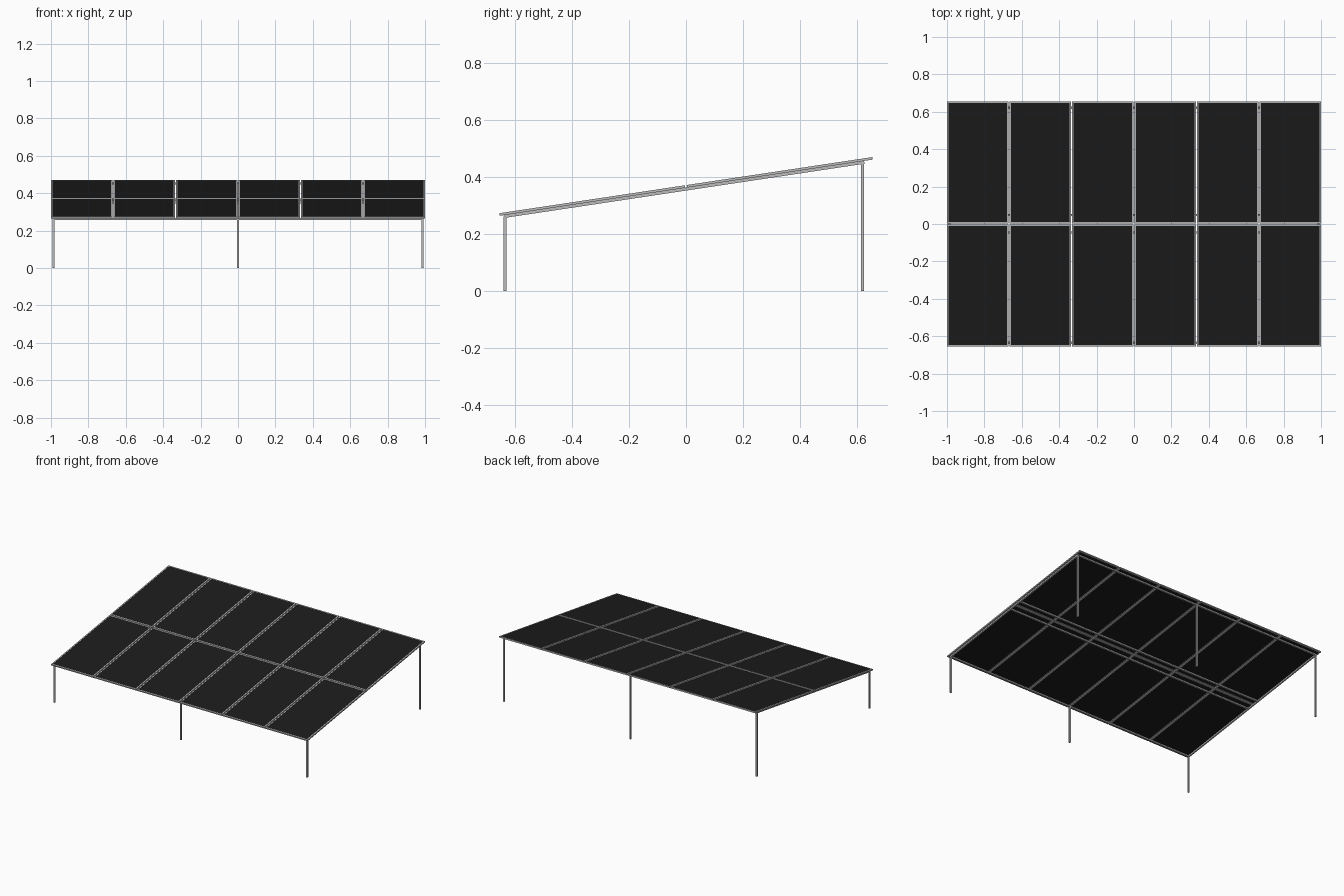
import bpy, bmesh, math
from mathutils import Matrix, Vector

if "Cube" in bpy.data.objects:
    bpy.data.objects.remove(bpy.data.objects["Cube"])

SLOPE = math.atan(0.1505)
CZ = 0.3675                     # height of panel mid-plane at y = 0
TILT = Matrix.Translation((0, 0, CZ)) @ Matrix.Rotation(SLOPE, 4, 'X')


def material(name, v):
    m = bpy.data.materials.new(name)
    m.diffuse_color = (v, v, v, 1)
    m.use_nodes = True
    m.node_tree.nodes["Principled BSDF"].inputs["Base Color"].default_value = m.diffuse_color
    return m


METAL = material("grey_metal", 0.5)
DARK = material("dark_panel", 0.0115)


def boxes(name, items, mat, matrix=None):
    """One object from a list of (centre, size) boxes."""
    bm = bmesh.new()
    for c, s in items:
        m = Matrix.Translation(Vector(c)) @ Matrix.Diagonal((*s, 1))
        bmesh.ops.create_cube(bm, size=1, matrix=m)
    me = bpy.data.meshes.new(name)
    bm.to_mesh(me)
    bm.free()
    me.materials.append(mat)
    ob = bpy.data.objects.new(name, me)
    if matrix:
        ob.matrix_world = matrix
    bpy.context.collection.objects.link(ob)
    return ob


# Panels: 6 x 2 grid, each a dark sheet inside a thin metal frame
GAP, RIM, T = 0.006, 0.008, 0.009
L = 2 * 0.655 / math.cos(SLOPE)
pw = (2 - 5 * GAP) / 6
pl = (L - GAP) / 2
for j in range(2):
    for i in range(6):
        x = -1 + pw / 2 + i * (pw + GAP)
        y = -L / 2 + pl / 2 + j * (pl + GAP)
        tag = f"{j + 1}_{i + 1}"
        frame = []
        for s in (-1, 1):
            frame.append(((x + s * (pw - RIM) / 2, y, 0), (RIM, pl, T)))
            frame.append(((x, y + s * (pl - RIM) / 2, 0), (pw - 2 * RIM, RIM, T)))
        boxes("panel_frame_" + tag, frame, METAL, TILT)
        boxes("panel_sheet_" + tag, [((x, y, 0), (pw - 2 * RIM, pl - 2 * RIM, T - 0.002))],
              DARK, TILT)

# Support rails under the panels
B = 0.010
RZ = -T / 2 - B / 2
YF, YB, PX = -0.636, 0.620, 0.986
uf, ub = YF / math.cos(SLOPE), YB / math.cos(SLOPE)
for name, u in (("front_rail", uf), ("middle_rail_1", -0.047),
                ("middle_rail_2", 0.047), ("back_rail", ub)):
    boxes(name, [((0, u, RZ), (2 * PX - B, B, B))], METAL, TILT)
for name, s in (("left_rail", -1), ("right_rail", 1)):
    boxes(name, [((s * PX, (uf + ub) / 2, RZ), (B, ub - uf + B, B))], METAL, TILT)

# Posts: three short in front, three tall at the back
for row, y in (("front", YF), ("back", YB)):
    top = CZ + y * math.tan(SLOPE) - T / 2 - B * 0.6
    for k, x in enumerate((-PX, 0, PX)):
        boxes(f"{row}_post_{k + 1}", [((x, y, top / 2), (B, B, top))], METAL)
